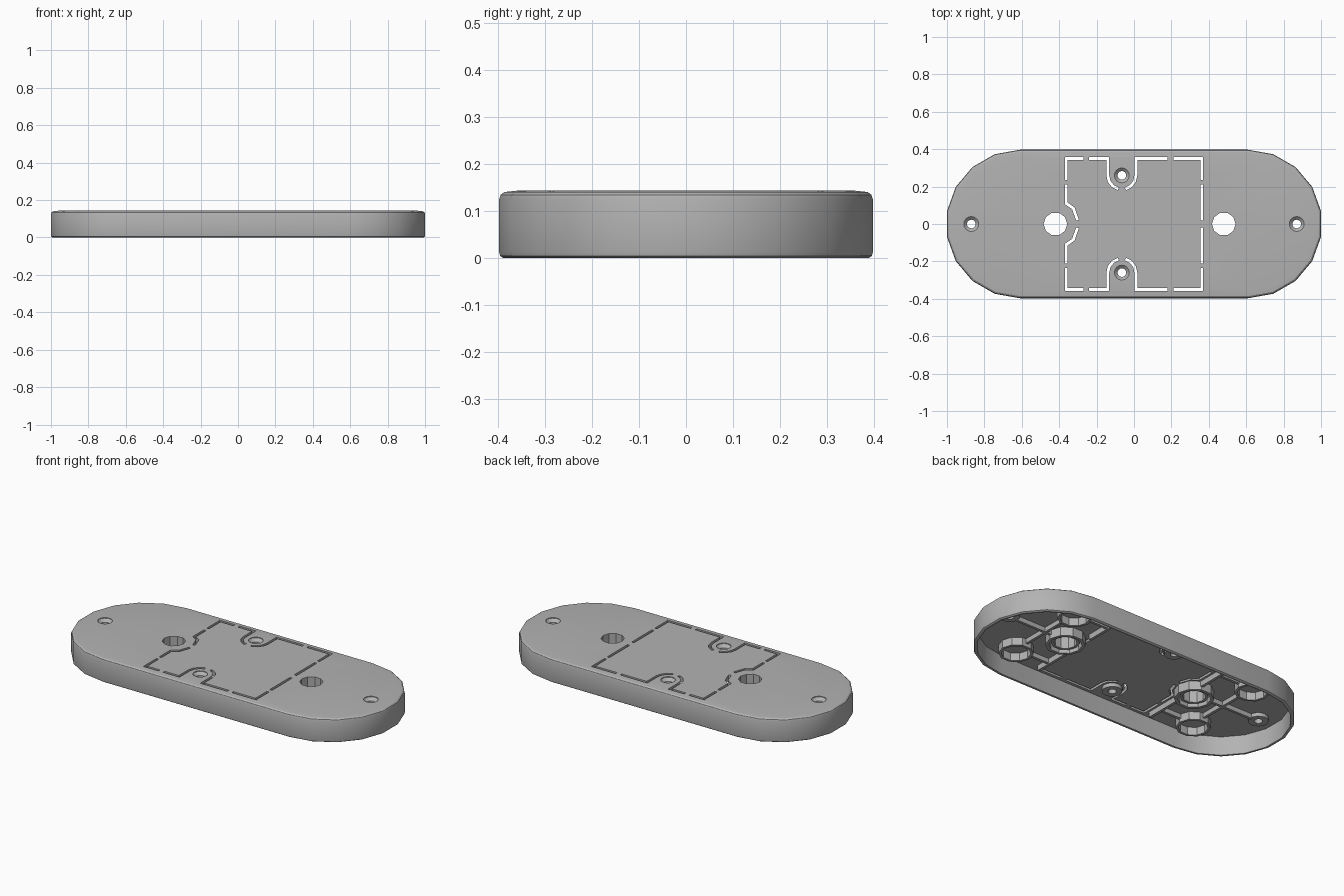
import bpy, bmesh
from math import sin, cos, pi, radians
from mathutils import Vector

cube = bpy.data.objects.get("Cube")
if cube:
    bpy.data.objects.remove(cube)

TOP, CEIL = 0.143, 0.112

grey = bpy.data.materials.new("light grey plastic")
grey.use_nodes = True
grey.diffuse_color = (0.45, 0.45, 0.45, 1)
grey.node_tree.nodes["Principled BSDF"].inputs["Base Color"].default_value = (0.45, 0.45, 0.45, 1)


def finish(bm, name):
    bmesh.ops.recalc_face_normals(bm, faces=bm.faces[:])
    mesh = bpy.data.meshes.new(name)
    bm.to_mesh(mesh)
    bm.free()
    mesh.materials.append(grey)
    obj = bpy.data.objects.new(name, mesh)
    bpy.context.collection.objects.link(obj)
    return obj


def bridge(bm, loops, closed=False):
    """Join equal point loops; cap the ends unless the profile is closed."""
    rings = [[bm.verts.new(p) for p in loop] for loop in loops]
    pairs = list(zip(rings, rings[1:]))
    if closed:
        pairs.append((rings[-1], rings[0]))
    for a, b in pairs:
        n = len(a)
        for i in range(n):
            j = (i + 1) % n
            bm.faces.new((a[i], a[j], b[j], b[i]))
    if not closed:
        bm.faces.new(rings[0])
        bm.faces.new(rings[-1])


def circle(x, y, r, z, sides):
    return [(x + r * cos(2 * pi * i / sides), y + r * sin(2 * pi * i / sides), z)
            for i in range(sides)]


def lathe(name, x, y, profile, sides, closed=False):
    bm = bmesh.new()
    bridge(bm, [circle(x, y, r, z, sides) for r, z in profile], closed)
    return finish(bm, name)


def tube(name, x, y, outer, inner, low, sides=10):
    high = CEIL + 0.004
    return lathe(name, x, y, [(outer, low), (outer, high), (inner, high), (inner, low)], sides, True)


def rib(name, x0, x1, y0, y1, low):
    bm = bmesh.new()
    bridge(bm, [[(x0, y0, z), (x1, y0, z), (x1, y1, z), (x0, y1, z)] for z in (low, CEIL + 0.004)])
    return finish(bm, name)


def stadium(inset, z):
    """Long outline with nine-sided round ends."""
    r = 0.397 - inset
    pts = []
    for side, start in ((1, -90), (-1, 90)):
        for i in range(10):
            a = radians(start + 20 * i)
            pts.append((side * 0.609 + r * cos(a), r * sin(a), z))
    return pts


def slot(points):
    """Cutter following a path with mitred corners."""
    pts = [Vector(p) for p in points]
    bm = bmesh.new()
    rows = []
    for i, p in enumerate(pts):
        before = (p - pts[i - 1]).normalized() if i else None
        after = (pts[i + 1] - p).normalized() if i < len(pts) - 1 else None
        d1, d2 = before or after, after or before
        n1, n2 = Vector((-d1.y, d1.x)), Vector((-d2.y, d2.x))
        m = (n1 + n2).normalized()
        m *= 0.0075 / m.dot(n1)
        rows.append([bm.verts.new((q.x, q.y, 0.1)) for q in (p + m, p - m)])
    for (a, b), (c, d) in zip(rows, rows[1:]):
        bm.faces.new((a, b, d, c))
    up = bmesh.ops.extrude_face_region(bm, geom=bm.faces[:])
    bmesh.ops.translate(bm, vec=(0, 0, 0.06),
                        verts=[v for v in up["geom"] if isinstance(v, bmesh.types.BMVert)])
    return finish(bm, "slot_cutter")


# Housing shell: ceiling, inner wall, rim, outer wall, rounded edge, top
bm = bmesh.new()
bridge(bm, [stadium(*p) for p in (
    (0.022, CEIL), (0.02, 0), (0.008, 0), (0.002, 0.004), (0, 0.012),
    (0, 0.125), (0.003, 0.134), (0.011, 0.14), (0.04, TOP))])
housing = finish(bm, "housing")

# Knock-out panel slots, one half mirrored to the other
cutters = []
SX, SY, SCREW = 0.362, 0.35, -0.065
paths = [
    [(-SX, 0.235), (-SX, SY), (-0.27, SY)],
    [(-SX, 0.21), (-SX, 0.11), (-0.325, 0.085), (-0.302, 0.02)],
    [(SX, 0.235), (SX, SY), (0.21, SY)],
    [(SX, 0.21), (SX, 0.02)],
]
for s in (-1, 1):
    arc = [(SCREW + s * 0.075 * cos(radians(a)), 0.26 - 0.075 * sin(radians(a))) for a in (0, 25, 50, 75)]
    edge = SCREW + s * 0.075
    paths.append([(-0.24 if s < 0 else 0.18, SY), (edge, SY)] + arc)
for path in paths:
    for s in (-1, 1):
        cutters.append(slot([(x, s * y) for x, y in path]))

# Cable holes and countersunk screw holes
CABLES = (-0.42, 0.48)
SCREWS = ((-0.87, 0), (0.87, 0), (SCREW, 0.26), (SCREW, -0.26))
for x in CABLES:
    cutters.append(lathe("cable_cutter", x, 0, [(0.063, 0.1), (0.063, 0.16)], 10))
for x, y in SCREWS:
    cutters.append(lathe("screw_cutter", x, y, [(0.023, 0.1), (0.023, 0.123), (0.04, TOP - 0.004), (0.04, 0.16)], 16))

bpy.context.view_layer.objects.active = housing
for c in cutters:
    mod = housing.modifiers.new("cut", "BOOLEAN")
    mod.operation, mod.solver, mod.object = "DIFFERENCE", "EXACT", c
    bpy.ops.object.modifier_apply(modifier=mod.name)
for c in cutters:
    bpy.data.objects.remove(c)

# Screw bosses and cable collars under the top
parts = [housing]
for x, y in SCREWS:
    parts.append(tube("screw_boss", x, y, 0.055, 0.023, 0.09, 16))
for x in CABLES:
    parts.append(tube("cable_collar", x, 0, 0.108, 0.09, 0.06))
    parts.append(tube("cable_sleeve", x, 0, 0.078, 0.063, 0.075))

# Foot sockets and stiffening ribs at both ends
T = 0.008
for s in (-1, 1):
    cross = s * 0.39
    hole = CABLES[0] if s < 0 else CABLES[1]
    lo, hi = sorted((hole + s * 0.1, s * 0.82))
    parts.append(rib("spine_rib", lo, hi, -T, T, 0.085))
    for side in (-1, 1):
        parts.append(tube("foot_socket", s * 0.62, side * 0.245, 0.095, 0.08, 0.065))
        y0, y1 = sorted((side * 0.1, side * 0.33))
        parts.append(rib("cross_rib", cross - T, cross + T, y0, y1, 0.08))
        y0, y1 = sorted((0, side * 0.155))
        parts.append(rib("socket_rib", s * 0.62 - T, s * 0.62 + T, y0, y1, 0.085))
        lo, hi = sorted((cross, s * 0.53))
        parts.append(rib("link_rib", lo, hi, side * 0.245 - T, side * 0.245 + T, 0.085))

bpy.ops.object.select_all(action="DESELECT")
for p in parts:
    p.select_set(True)
bpy.context.view_layer.objects.active = housing
bpy.ops.object.shade_smooth_by_angle(angle=radians(30))
